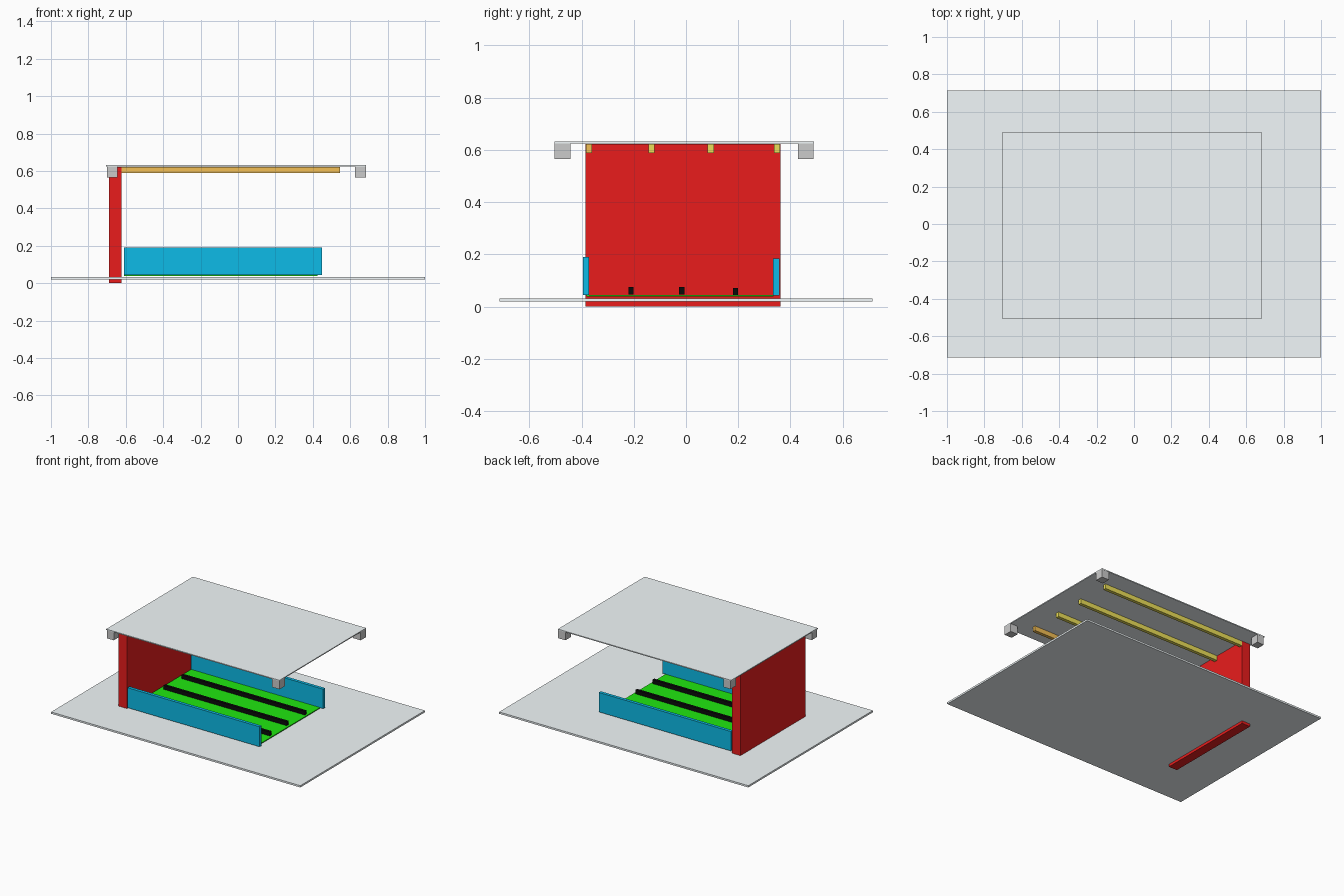
import bpy

if "Cube" in bpy.data.objects:
    bpy.data.objects.remove(bpy.data.objects["Cube"])


def material(name, rgb):
    m = bpy.data.materials.new(name)
    m.diffuse_color = (*rgb, 1)
    m.use_nodes = True
    m.node_tree.nodes["Principled BSDF"].inputs["Base Color"].default_value = m.diffuse_color
    return m


def box(name, x, y, z, mat=None):
    """Box spanning the given (min, max) range on each axis."""
    spans = (x, y, z)
    bpy.ops.mesh.primitive_cube_add(size=1, location=[(a + b) / 2 for a, b in spans])
    ob = bpy.context.object
    ob.name = name
    ob.scale = [b - a for a, b in spans]
    bpy.ops.object.transform_apply(location=False, rotation=False, scale=True)
    if mat:
        ob.data.materials.append(mat)
    return ob


red = material("red", (0.82, 0.012, 0.012))
blue = material("blue", (0.004, 0.5, 0.8))
green = material("green", (0.014, 0.8, 0.005))
black = material("black", (0.003, 0.003, 0.003))
yellow = material("yellow", (0.84, 0.74, 0.1))
orange = material("orange", (0.9, 0.52, 0.09))
pale = material("pale", (0.89, 0.945, 0.96))

# Ground plate and end wall
box("ground_plate", (-1, 1), (-0.714, 0.714), (0.019, 0.032), pale)
box("end_wall", (-0.69, -0.622), (-0.385, 0.361), (0, 0.622), red)

# Floor panel with three rails
box("floor_panel", (-0.61, 0.425), (-0.38, 0.335), (0.039, 0.045), green)
for i, (y, z) in enumerate([(-0.211, 0.046), (-0.016, 0.046), (0.19, 0.043)]):
    box(f"floor_rail_{i}", (-0.58, 0.41), (y - 0.01, y + 0.01), (z, z + 0.029), black)

# Low side walls
box("side_wall_front", (-0.61, 0.45), (-0.395, -0.372), (0.045, 0.19), blue)
box("side_wall_back", (-0.61, 0.45), (0.334, 0.357), (0.043, 0.184), blue)

# Roof, its beams and corner blocks
box("roof_plate", (-0.705, 0.685), (-0.504, 0.49), (0.625, 0.632), pale)
for i, y in enumerate([-0.371, -0.132, 0.095, 0.348]):
    box(f"roof_beam_{i}", (-0.635, 0.545), (y - 0.012, y + 0.012), (0.588, 0.622),
        yellow if i else orange)
for x in [(-0.7, -0.645), (0.625, 0.685)]:
    for y in [(-0.503, -0.442), (0.428, 0.489)]:
        box("roof_corner_block", x, y, (0.566, 0.626))
